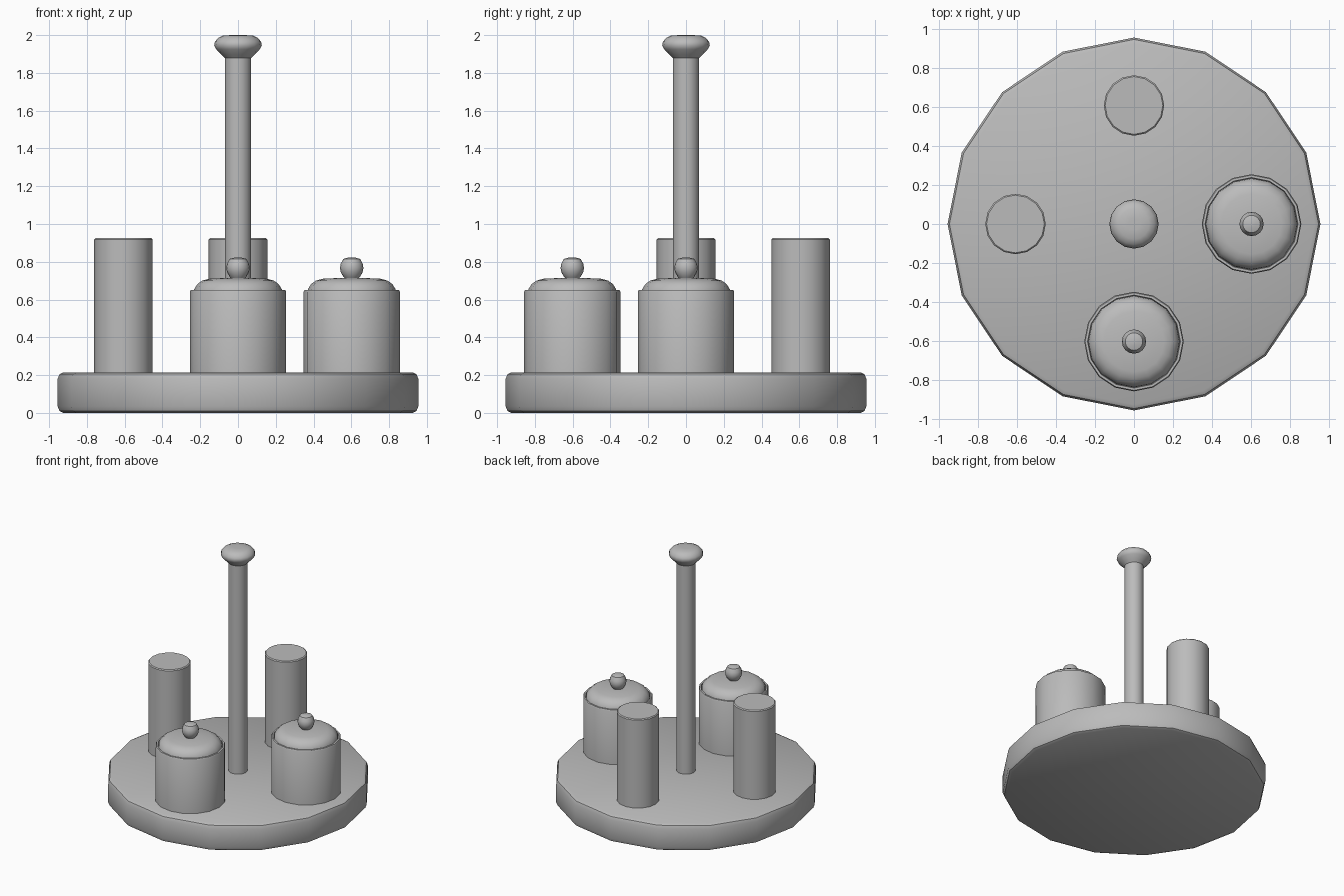
import bpy, bmesh, math

cube = bpy.data.objects.get("Cube")
if cube:
    bpy.data.objects.remove(cube, do_unlink=True)

grey = bpy.data.materials.new("plain grey")
grey.use_nodes = True
grey.diffuse_color = (0.5, 0.5, 0.5, 1)
grey.node_tree.nodes["Principled BSDF"].inputs["Base Color"].default_value = (0.5, 0.5, 0.5, 1)


def lathe(name, profile, location=(0, 0), sides=16):
    """Revolve (radius, height) points, bottom to top, and cap both ends."""
    bm = bmesh.new()
    rings = []
    for r, z in profile:
        angles = [2 * math.pi * i / sides for i in range(sides)]
        rings.append([bm.verts.new((r * math.cos(a), r * math.sin(a), z)) for a in angles])
    for low, high in zip(rings, rings[1:]):
        for i in range(sides):
            j = (i + 1) % sides
            bm.faces.new((low[i], low[j], high[j], high[i]))
    bm.faces.new(rings[0][::-1])
    bm.faces.new(rings[-1])
    mesh = bpy.data.meshes.new(name)
    bm.to_mesh(mesh)
    bm.free()
    mesh.materials.append(grey)
    obj = bpy.data.objects.new(name, mesh)
    obj.location = (*location, 0)
    bpy.context.collection.objects.link(obj)
    bpy.ops.object.select_all(action="DESELECT")
    obj.select_set(True)
    bpy.context.view_layer.objects.active = obj
    bpy.ops.object.shade_smooth_by_angle(angle=math.radians(40))
    return obj


# Round tray with softened rims
lathe("tray", [(0.925, 0), (0.945, 0.01), (0.955, 0.035), (0.955, 0.18),
               (0.945, 0.205), (0.925, 0.215)])

# Central carrying post with a flattened knob
lathe("handle_post", [(0.07, 0.2), (0.07, 1.9)])
lathe("handle_knob", [(0.07, 1.88), (0.085, 1.895), (0.115, 1.925), (0.126, 1.945),
                      (0.122, 1.965), (0.105, 1.985), (0.078, 1.998), (0.03, 2.0)])

# Two lidded jars, front and left
for side, spot in (("front", (0, -0.602)), ("left", (0.602, 0))):
    lathe(side + "_jar", [(0.255, 0.2), (0.255, 0.64), (0.25, 0.65),
                          (0.238, 0.65), (0.235, 0.635)], spot)
    lathe(side + "_jar_lid", [(0.235, 0.635), (0.232, 0.655), (0.215, 0.682),
                              (0.19, 0.7), (0.155, 0.71), (0.05, 0.715)], spot)
    lathe(side + "_lid_knob", [(0.03, 0.705), (0.045, 0.722), (0.058, 0.745), (0.062, 0.768),
                               (0.058, 0.79), (0.045, 0.815), (0.02, 0.822)], spot)

# Two plain shakers, back and right
for side, spot in (("back", (0, 0.607)), ("right", (-0.607, 0))):
    lathe(side + "_shaker", [(0.155, 0.2), (0.155, 0.918), (0.148, 0.925)], spot)
